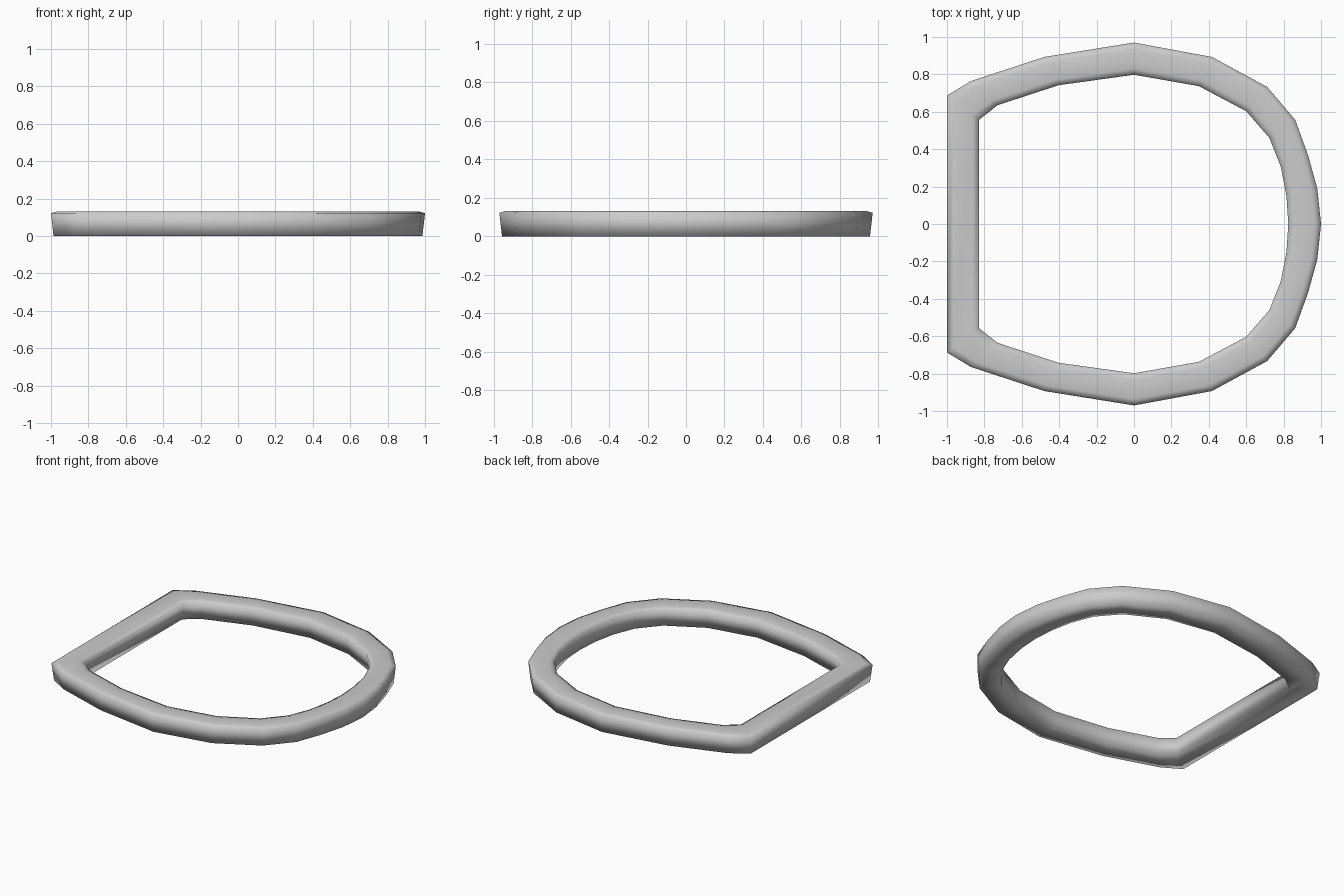
import bpy, bmesh

if "Cube" in bpy.data.objects:
    bpy.data.objects.remove(bpy.data.objects["Cube"])

# Half outline stations (outer x, outer y, inner x, inner y), back corner to tip
half = [(-1, .687, -.828, .557), (-.87, .765, -.73, .635), (-.48, .893, -.403, .742),
        (0, .97, 0, .798), (.417, .893, .347, .737), (.712, .733, .6, .603),
        (.862, .557, .724, .46), (.93, .37, .785, .305), (.98, .19, .815, .15),
        (1, 0, .825, 0)]
stations = half + [(a, -b, c, -d) for a, b, c, d in reversed(half[:-1])]

# Cross-section: (fraction from outer to inner edge, height)
section = [(.08, 0), (0, .122), (.2, .132), (.8, .132), (1, .122), (.92, 0)]

# Ring swept through the stations
bm = bmesh.new()
loops = [[bm.verts.new((ox + (ix - ox) * t, oy + (iy - oy) * t, z)) for t, z in section]
         for ox, oy, ix, iy in stations]
n, m = len(loops), len(section)
for i in range(n):
    a, b = loops[i], loops[(i + 1) % n]
    for j in range(m):
        k = (j + 1) % m
        bm.faces.new((a[j], a[k], b[k], b[j]))
bmesh.ops.recalc_face_normals(bm, faces=bm.faces)
for f in bm.faces:
    f.smooth = True

mesh = bpy.data.meshes.new("d_shaped_ring")
bm.to_mesh(mesh)
bm.free()
ring = bpy.data.objects.new("d_shaped_ring", mesh)
bpy.context.collection.objects.link(ring)
